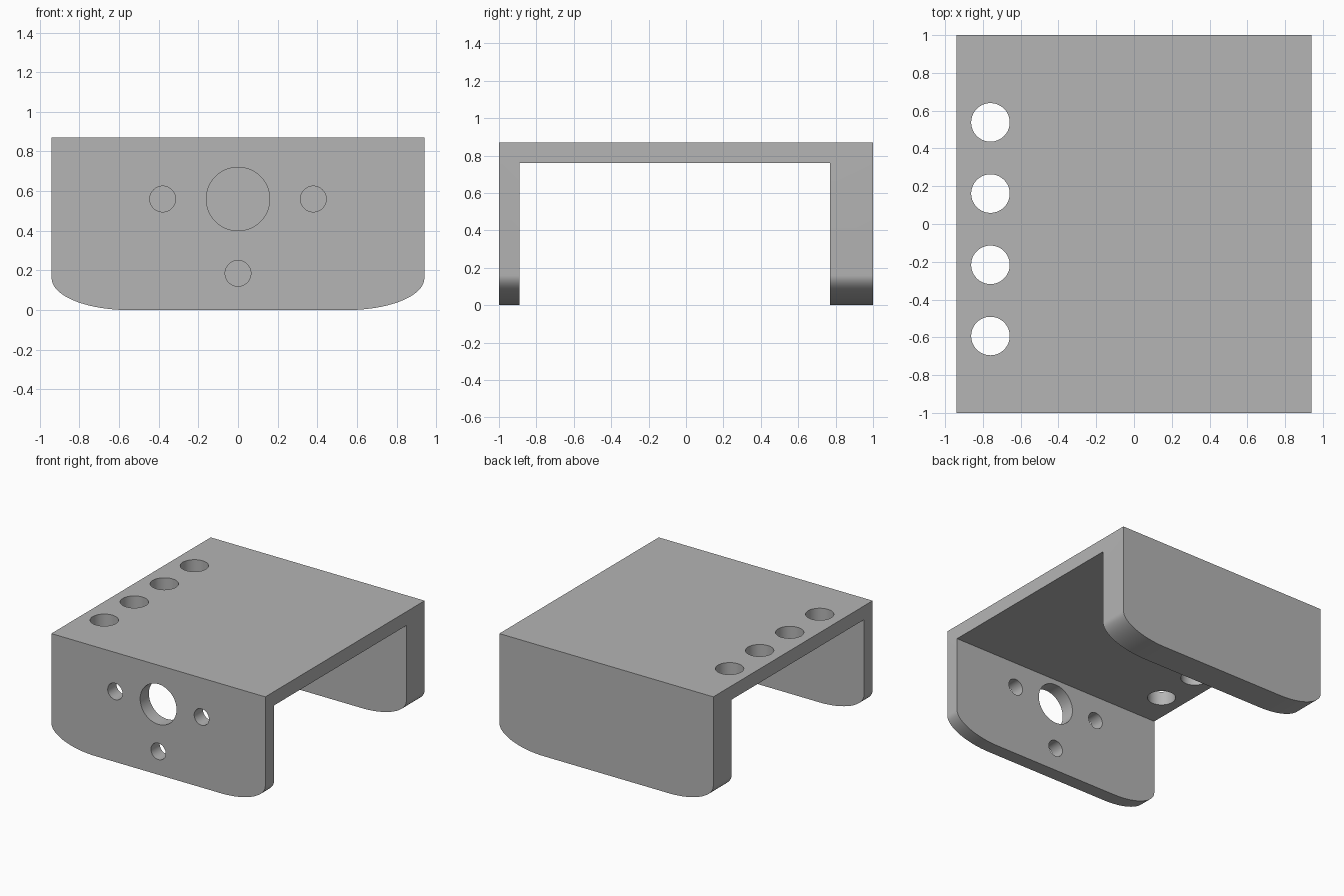
import bpy, bmesh
from math import sin, cos, pi, radians
from mathutils import Matrix, Vector

cube = bpy.data.objects.get("Cube")
if cube:
    bpy.data.objects.remove(cube, do_unlink=True)

HALF_W, HEIGHT = 0.94, 0.87
PLATE_BOTTOM = 0.76
FRONT_INNER, BACK_INNER = -0.89, 0.77
CORNER_W, CORNER_H = 0.39, 0.16

grey = bpy.data.materials.new("plain grey")
grey.use_nodes = True
colour = (0.46, 0.46, 0.46, 1)
grey.diffuse_color = colour
grey.node_tree.nodes["Principled BSDF"].inputs["Base Color"].default_value = colour


def add_object(name, bm):
    bmesh.ops.recalc_face_normals(bm, faces=bm.faces)
    mesh = bpy.data.meshes.new(name)
    bm.to_mesh(mesh)
    bm.free()
    mesh.materials.append(grey)
    obj = bpy.data.objects.new(name, mesh)
    bpy.context.collection.objects.link(obj)
    return obj


def cylinder(name, centre, radius, depth, rotation):
    bm = bmesh.new()
    bmesh.ops.create_cone(bm, cap_ends=True, segments=64, radius1=radius,
                          radius2=radius, depth=depth,
                          matrix=Matrix.Translation(centre) @ rotation)
    return add_object(name, bm)


# Block with elliptical lower corners, extruded front to back
steps = 24
arc = [(HALF_W - CORNER_W + CORNER_W * sin(a), CORNER_H - CORNER_H * cos(a))
       for a in (pi / 2 * i / steps for i in range(steps + 1))]
right_side = arc + [(HALF_W, HEIGHT)]
outline = right_side + [(-x, z) for x, z in reversed(right_side)]
bm = bmesh.new()
face = bm.faces.new([bm.verts.new((x, -1, z)) for x, z in outline])
new = bmesh.ops.extrude_face_region(bm, geom=[face])["geom"]
bmesh.ops.translate(bm, vec=(0, 2, 0),
                    verts=[v for v in new if isinstance(v, bmesh.types.BMVert)])
bracket = add_object("bracket", bm)

# Channel between the two legs
bm = bmesh.new()
bmesh.ops.create_cube(bm, size=1, matrix=Matrix.Translation(
    (0, (FRONT_INNER + BACK_INNER) / 2, PLATE_BOTTOM - 1))
    @ Matrix.Diagonal((3, BACK_INNER - FRONT_INNER, 2, 1)))
cutters = [add_object("channel_cutter", bm)]

# Holes through the front leg
along_y = Matrix.Rotation(pi / 2, 4, "X")
for x, z, r in [(0, 0.56, 0.16), (-0.38, 0.56, 0.065),
                (0.38, 0.56, 0.065), (0, 0.185, 0.065)]:
    cutters.append(cylinder("front_hole_cutter", Vector((x, -1, z)), r, 0.6, along_y))

# Row of holes through the top plate
for i in range(4):
    centre = Vector((-0.76, -0.593 + 0.377 * i, HEIGHT))
    cutters.append(cylinder("top_hole_cutter", centre, 0.102, 0.6, Matrix()))

# Cut everything out of the block
bpy.context.view_layer.objects.active = bracket
for cutter in cutters:
    mod = bracket.modifiers.new("cut", "BOOLEAN")
    mod.operation = "DIFFERENCE"
    mod.solver = "EXACT"
    mod.object = cutter
    bpy.ops.object.modifier_apply(modifier=mod.name)
    bpy.data.objects.remove(cutter, do_unlink=True)

bpy.ops.object.select_all(action="DESELECT")
bracket.select_set(True)
bpy.ops.object.shade_smooth_by_angle(angle=radians(30))
